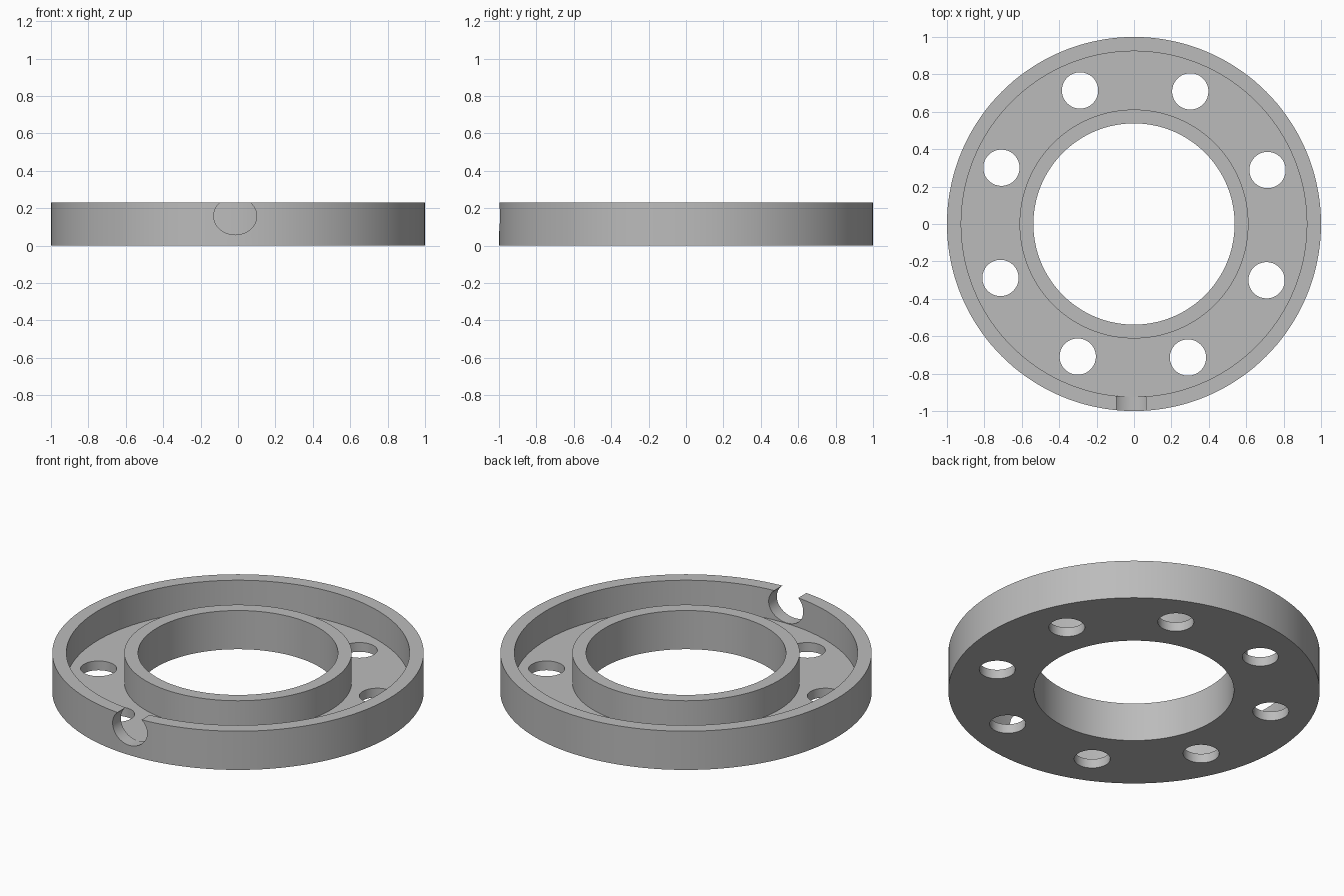
import bpy, bmesh, math
from mathutils import Matrix

if "Cube" in bpy.data.objects:
    bpy.data.objects.remove(bpy.data.objects["Cube"])

grey = bpy.data.materials.new("plain grey")
grey.diffuse_color = (0.5, 0.5, 0.5, 1)
grey.use_nodes = True
grey.node_tree.nodes["Principled BSDF"].inputs["Base Color"].default_value = grey.diffuse_color


def add_object(name, bm):
    bmesh.ops.recalc_face_normals(bm, faces=bm.faces)
    mesh = bpy.data.meshes.new(name)
    bm.to_mesh(mesh)
    bm.free()
    obj = bpy.data.objects.new(name, mesh)
    bpy.context.collection.objects.link(obj)
    return obj


def lathe(name, profile, steps):
    """Revolve a closed (radius, height) profile around z."""
    bm = bmesh.new()
    rings = []
    for i in range(steps):
        a = 2 * math.pi * i / steps
        rings.append([bm.verts.new((r * math.cos(a), r * math.sin(a), z)) for r, z in profile])
    n = len(profile)
    for i in range(steps):
        p, q = rings[i], rings[(i + 1) % steps]
        for j in range(n):
            k = (j + 1) % n
            bm.faces.new((p[j], q[j], q[k], p[k]))
    return add_object(name, bm)


def add_cylinder(bm, matrix, radius, depth):
    bmesh.ops.create_cone(bm, cap_ends=True, segments=64, radius1=radius,
                          radius2=radius, depth=depth, matrix=matrix)


# Flange: outer wall, recessed floor and raised hub around the bore
H, FLOOR = 0.23, 0.055
flange = lathe("flange", [(0.538, 0), (1, 0), (1, H), (0.924, H), (0.924, FLOOR),
                          (0.612, FLOOR), (0.612, H), (0.538, H)], 144)
flange.data.materials.append(grey)

# Cutter for the eight bolt holes
bm = bmesh.new()
for i in range(8):
    a = math.radians(22 + 45 * i)
    add_cylinder(bm, Matrix.Translation((0.77 * math.cos(a), 0.77 * math.sin(a), 0.03)), 0.097, 0.2)
bolt_holes = add_object("bolt_hole_cutter", bm)

# Cutter for the oval notch in the front wall
bm = bmesh.new()
add_cylinder(bm, Matrix.Translation((-0.015, -0.95, 0.158))
             @ Matrix.Diagonal((0.115, 1, 0.1, 1))
             @ Matrix.Rotation(math.pi / 2, 4, 'X'), 1, 0.3)
notch = add_object("notch_cutter", bm)

# Cut and apply
for cutter in (bolt_holes, notch):
    cutter.hide_render = True
    mod = flange.modifiers.new(cutter.name, 'BOOLEAN')
    mod.operation = 'DIFFERENCE'
    mod.solver = 'EXACT'
    mod.object = cutter
bpy.context.view_layer.objects.active = flange
flange.select_set(True)
for name in [m.name for m in flange.modifiers]:
    bpy.ops.object.modifier_apply(modifier=name)
for cutter in (bolt_holes, notch):
    bpy.data.objects.remove(cutter)

# Smooth curved walls, crisp rims
bpy.ops.object.shade_smooth_by_angle(angle=math.radians(30))
